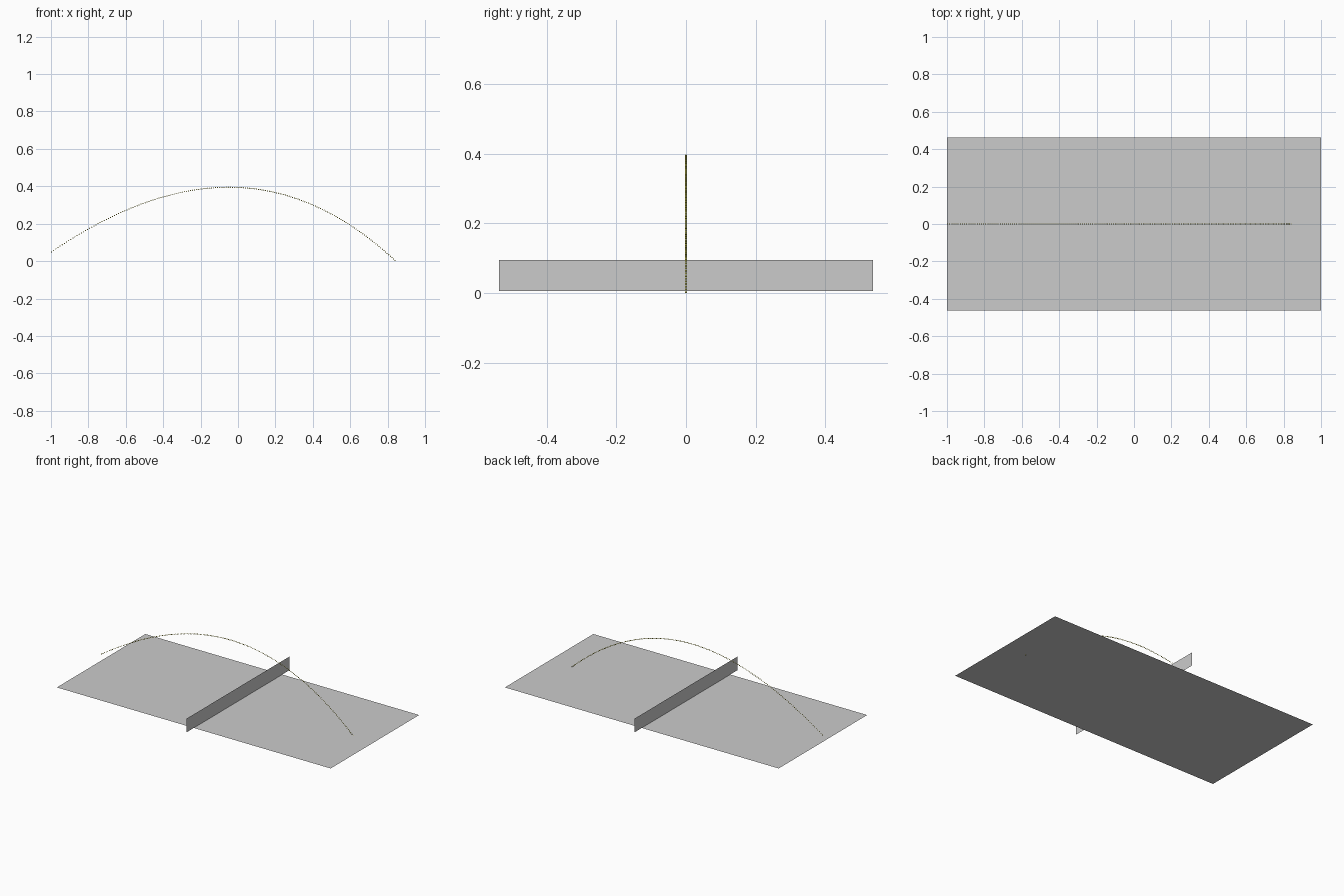
import bpy, bmesh
from mathutils import Matrix

if "Cube" in bpy.data.objects:
    bpy.data.objects.remove(bpy.data.objects["Cube"])

GROUND = 0.0055          # court level; the last ball dips just below it
RADIUS = 0.003
STEPS = 184


def mesh_object(name, bm):
    mesh = bpy.data.meshes.new(name)
    bm.to_mesh(mesh)
    bm.free()
    obj = bpy.data.objects.new(name, mesh)
    bpy.context.collection.objects.link(obj)
    return obj


def quad(bm, corners):
    bm.faces.new([bm.verts.new(c) for c in corners])


def panel(bm, x0, x1, y0, y1):
    quad(bm, [(x0, y0, GROUND), (x1, y0, GROUND), (x1, y1, GROUND), (x0, y1, GROUND)])


# Court: side alleys, back courts and service boxes as flat panels
L, W, SERVICE, SINGLES = 1.0, 0.4615, 0.5385, 0.346
bm = bmesh.new()
panel(bm, -L, L, -W, -SINGLES)
panel(bm, -L, L, SINGLES, W)
xs = [-L, -SERVICE, 0, SERVICE, L]
for x0, x1 in zip(xs, xs[1:]):
    panel(bm, x0, x1, -SINGLES, SINGLES)
mesh_object("court", bm)

# Net: one thin upright sheet, wider than the court
bm = bmesh.new()
N, TOP = 0.5375, GROUND + 0.09
quad(bm, [(0, -N, GROUND), (0, N, GROUND), (0, N, TOP), (0, -N, TOP)])
mesh_object("net", bm)

# Ball flight: a ball at every time step, slowed a little by drag
bm = bmesh.new()
for i in range(STEPS + 1):
    s = i / STEPS
    x = -0.997 + 1.837 * (1.15 * s - 0.15 * s * s)
    u = x + 0.05
    z = 0.395 - 0.4415 * u ** 2 - 0.06 * u ** 3
    bmesh.ops.create_uvsphere(bm, u_segments=12, v_segments=8, radius=RADIUS,
                              matrix=Matrix.Translation((x, 0, z)))
for f in bm.faces:
    f.smooth = True
flight = mesh_object("ball_flight", bm)

yellow = bpy.data.materials.new("ball_yellow")
yellow.diffuse_color = (0.8, 0.75, 0.1, 1)
yellow.use_nodes = True
yellow.node_tree.nodes["Principled BSDF"].inputs["Base Color"].default_value = yellow.diffuse_color
flight.data.materials.append(yellow)
